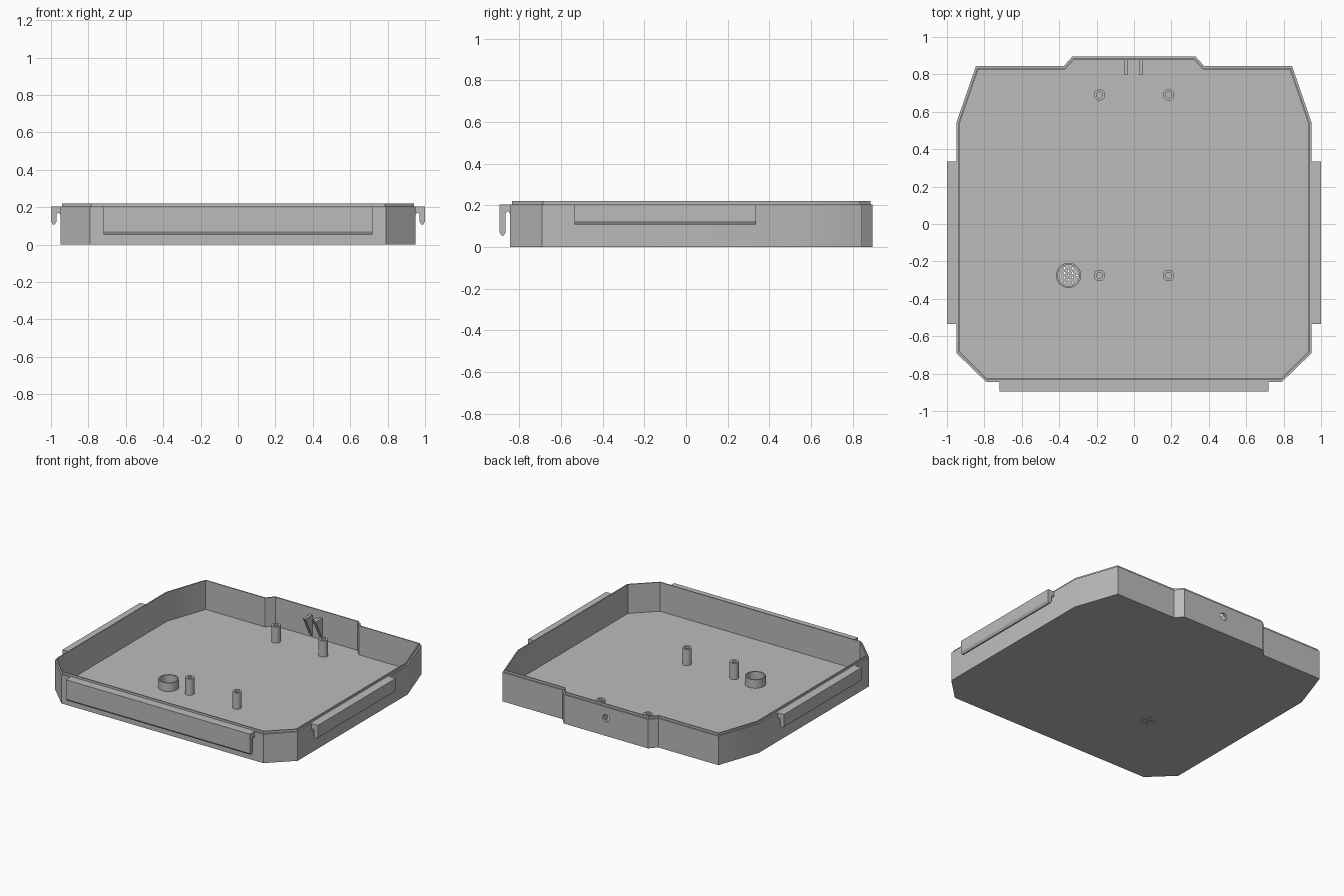
import bpy, bmesh, math
from mathutils import Vector

cube = bpy.data.objects.get("Cube")
if cube:
    bpy.data.objects.remove(cube, do_unlink=True)

GREY = (0.5, 0.5, 0.5, 1)
grey = bpy.data.materials.new("plain grey")
grey.use_nodes = True
grey.diffuse_color = GREY
grey.node_tree.nodes["Principled BSDF"].inputs["Base Color"].default_value = GREY

FLOOR, SHOULDER, RIM = 0.015, 0.205, 0.22


def finish(name, bm):
    bmesh.ops.recalc_face_normals(bm, faces=bm.faces[:])
    mesh = bpy.data.meshes.new(name)
    bm.to_mesh(mesh)
    bm.free()
    mesh.materials.append(grey)
    ob = bpy.data.objects.new(name, mesh)
    bpy.context.collection.objects.link(ob)
    return ob


def smooth(ob):
    bpy.ops.object.select_all(action='DESELECT')
    ob.select_set(True)
    bpy.context.view_layer.objects.active = ob
    bpy.ops.object.shade_smooth_by_angle(angle=math.radians(30))


def inset(outline, d):
    """Offset a counter-clockwise outline inward with mitred corners."""
    pts = [Vector(p) for p in outline]
    out = []
    for i, p in enumerate(pts):
        a = (p - pts[i - 1]).normalized()
        b = (pts[(i + 1) % len(pts)] - p).normalized()
        n1, n2 = Vector((-a.y, a.x)), Vector((-b.y, b.x))
        out.append(p + (n1 + n2) * d / (1 + n1.dot(n2)))
    return out


def shell(name, outline, section):
    """Sweep a section of (inset, z) steps round an outline, capping both ends."""
    bm = bmesh.new()
    loops = [[bm.verts.new((p.x, p.y, z)) for p in inset(outline, d)] for d, z in section]
    n = len(outline)
    for lo, hi in zip(loops, loops[1:]):
        for i in range(n):
            j = (i + 1) % n
            bm.faces.new((lo[i], lo[j], hi[j], hi[i]))
    bm.faces.new(loops[0])
    bm.faces.new(loops[-1])
    return finish(name, bm)


def prism(name, profile, start, end, place):
    """Extrude an (outward, z) profile from start to end, placed by a mapping."""
    bm = bmesh.new()
    ends = [[bm.verts.new(place(u, v, z)) for u, z in profile] for v in (start, end)]
    n = len(profile)
    for i in range(n):
        j = (i + 1) % n
        bm.faces.new((ends[0][i], ends[0][j], ends[1][j], ends[1][i]))
    for e in ends:
        bm.faces.new(e)
    return finish(name, bm)


def circle(x, y, r, n=24):
    return [(x + r * math.cos(math.tau * i / n), y + r * math.sin(math.tau * i / n))
            for i in range(n)]


# Tray: floor, wall and stepped rim
half = [(0.79, -0.845), (0.95, -0.69), (0.95, 0.54), (0.845, 0.845), (0.375, 0.845), (0.33, 0.895)]
outline = half + [(-x, y) for x, y in reversed(half)]
tray = shell("tray", outline, [(0, 0), (0, SHOULDER), (0.01, SHOULDER), (0.01, RIM),
                               (0.018, RIM), (0.018, FLOOR)])

# Cutters: cable hole in the back wall, speaker grille in the floor
SPEAKER = (-0.35, -0.275)
cutters = [prism("cable_hole_cutter", circle(0, 0.125, 0.026), 0.84, 0.95,
                 lambda u, v, z: (u, v, z))]
spots = [(0, 0)] + [(r * math.cos(math.radians(60 * i + turn)), r * math.sin(math.radians(60 * i + turn)))
                    for r, turn in ((0.024, 30), (0.044, 0)) for i in range(6)]
for dx, dy in spots:
    cutters.append(shell("grille_cutter", circle(SPEAKER[0] + dx, SPEAKER[1] + dy, 0.006, 10),
                         [(0, -0.05), (0, 0.05)]))
bpy.context.view_layer.objects.active = tray
for cutter in cutters:
    cutter.hide_render = True
    mod = tray.modifiers.new("hole", 'BOOLEAN')
    mod.operation, mod.solver, mod.object = 'DIFFERENCE', 'EXACT', cutter
    bpy.ops.object.modifier_apply(modifier=mod.name)
    bpy.data.objects.remove(cutter, do_unlink=True)
smooth(tray)


# Clip rails hooked over the front and both sides
def hook(tip):
    return [(-0.003, SHOULDER), (0.05, SHOULDER), (0.05, tip + 0.016), (0.04, tip),
            (0.03, tip), (0.02, tip + 0.016), (0.02, 0.16), (0.015, 0.17),
            (0.007, 0.17), (-0.003, 0.155)]


prism("front_rail", hook(0.055), -0.72, 0.72, lambda u, v, z: (v, -0.845 - u, z))
for side, s in (("left", 1), ("right", -1)):
    prism(side + "_rail", hook(0.108), -0.535, 0.335,
          lambda u, v, z: (s * (0.95 + u), v, z))

# Screw posts
for row, y in (("front", -0.275), ("back", 0.69)):
    for side, x in (("left", 0.185), ("right", -0.185)):
        smooth(shell(f"{row}_{side}_post", circle(x, y, 0.03),
                     [(0, 0.01), (0, 0.13), (0.014, 0.13), (0.014, 0.02)]))

# Speaker ring, open to the grille below
ring = shell("speaker_ring", circle(*SPEAKER, 0.067, 32),
             [(0, 0.01), (0, 0.075), (0.009, 0.075), (0.009, 0.01)])
bm = bmesh.new()
bm.from_mesh(ring.data)
bmesh.ops.delete(bm, geom=[f for f in bm.faces if len(f.verts) > 4], context='FACES_ONLY')
bm.to_mesh(ring.data)
bm.free()
smooth(ring)

# Triangular cable guide ribs on the back wall
for side, x in (("left", 0.037), ("right", -0.043)):
    prism(side + "_cable_rib", [(0.88, 0.17), (0.8, 0.17), (0.88, 0.015)],
          x - 0.01, x + 0.01, lambda u, v, z: (v, u, z))
